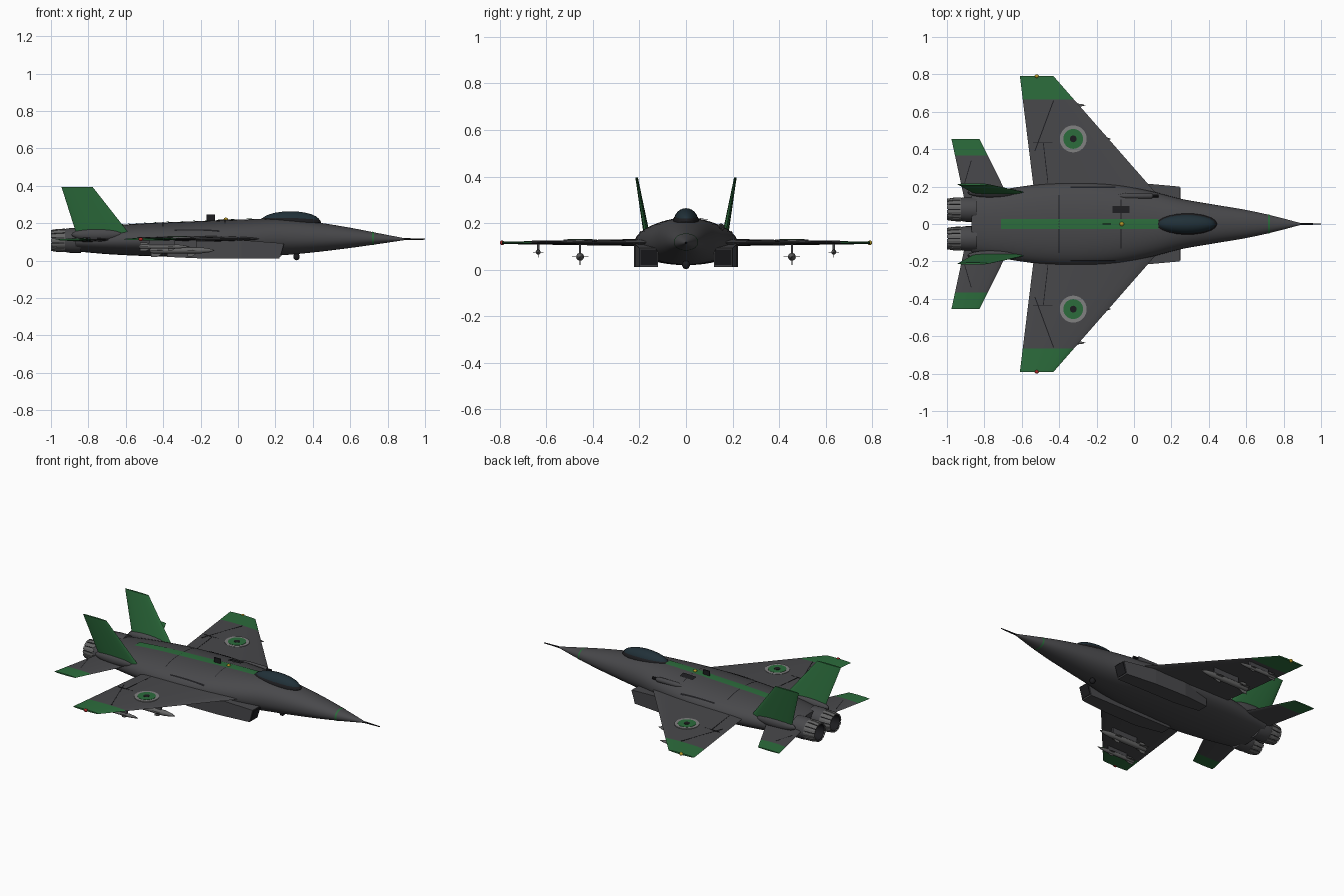
import bpy, bmesh, math
from mathutils import Vector

if "Cube" in bpy.data.objects:
    bpy.data.objects.remove(bpy.data.objects["Cube"])

def mat(name, c):
    m = bpy.data.materials.new(name)
    m.diffuse_color = (*c, 1)
    m.use_nodes = True
    m.node_tree.nodes["Principled BSDF"].inputs["Base Color"].default_value = m.diffuse_color
    return m

GREY = mat("dark_grey", (0.065, 0.065, 0.07))
GREEN = mat("green", (0.025, 0.15, 0.045))
BLACK = mat("black", (0.012, 0.012, 0.014))
METAL = mat("metal", (0.13, 0.13, 0.13))
PALE = mat("pale_grey", (0.22, 0.22, 0.22))
GLASS = mat("glass", (0.015, 0.03, 0.04))
RED = mat("red", (0.4, 0.02, 0.02))
AMBER = mat("amber", (0.45, 0.3, 0.02))

def finish(name, bm, m, smooth=True):
    bmesh.ops.recalc_face_normals(bm, faces=bm.faces)
    me = bpy.data.meshes.new(name)
    bm.to_mesh(me)
    bm.free()
    ob = bpy.data.objects.new(name, me)
    bpy.context.collection.objects.link(ob)
    me.materials.append(m)
    if smooth:
        bpy.context.view_layer.objects.active = ob
        ob.select_set(True)
        bpy.ops.object.shade_smooth_by_angle(angle=math.radians(35))
        ob.select_set(False)
    return ob

def loft(name, rings, m, caps=True, closed=True, smooth=True):
    """Skin a list of point rings."""
    bm = bmesh.new()
    vs = [[bm.verts.new(p) for p in r] for r in rings]
    n = len(rings[0])
    for a, b in zip(vs, vs[1:]):
        for i in range(n if closed else n - 1):
            j = (i + 1) % n
            bm.faces.new((a[i], a[j], b[j], b[i]))
    if caps:
        bm.faces.new(vs[0])
        bm.faces.new(vs[-1])
    return finish(name, bm, m, smooth)

def turned(name, prof, y, z, m, n=16, caps=True):
    """Revolve (x, radius) pairs about an axis along x."""
    return loft(name, [[(x, y + r * math.cos(a), z + r * math.sin(a))
                        for a in (math.tau * i / n for i in range(n))] for x, r in prof], m, caps)

def box(name, x, y, z, m):
    return loft(name, [[(a, y[0], z[0]), (a, y[1], z[0]), (a, y[1], z[1]), (a, y[0], z[1])] for a in x], m, smooth=False)

def ball(name, c, r, m):
    bm = bmesh.new()
    bmesh.ops.create_uvsphere(bm, u_segments=20, v_segments=12, radius=1)
    for v in bm.verts:
        v.co = Vector((c[k] + v.co[k] * r[k] for k in range(3)))
    return finish(name, bm, m)

# Fuselage stations: x, half width, top z, bottom z
ST = [(-0.87, .155, .165, .05), (-0.7, .185, .185, .035), (-0.5, .213, .2, .025), (-0.3, .222, .208, .02),
      (-0.1, .21, .216, .02), (0.08, .178, .222, .021), (0.25, .135, .223, .03), (0.42, .105, .205, .046),
      (0.6, .075, .176, .068), (0.75, .042, .147, .089), (0.89, .005, .12, .11)]

def station(x):
    i = max(k for k in range(len(ST) - 1) if k == 0 or ST[k][0] <= x)
    a, b = ST[i], ST[i + 1]
    p, q = ST[max(i - 1, 0)], ST[min(i + 2, len(ST) - 1)]
    h = b[0] - a[0]
    t = (x - a[0]) / h
    out = []
    for k in (1, 2, 3):
        ma = (b[k] - p[k]) / (b[0] - p[0]) * h
        mb = (q[k] - a[k]) / (q[0] - a[0]) * h
        out.append((2*t**3 - 3*t*t + 1)*a[k] + (t**3 - 2*t*t + t)*ma + (3*t*t - 2*t**3)*b[k] + (t**3 - t*t)*mb)
    return out

E = 2.15
def mid(t, b):
    return b + (t - b) * 0.48

def hull(x, grow=0, n=40):
    w, t, b = station(x)
    c = mid(t, b)
    pts = []
    for i in range(n):
        a = math.tau * i / n
        y, z = math.cos(a), math.sin(a)
        h = (t - c if z > 0 else c - b) + grow
        pts.append((x, math.copysign(abs(y) ** (2 / E), y) * (w + grow), c + math.copysign(abs(z) ** (2 / E), z) * h))
    return pts

def top_z(x, y):
    w, t, b = station(x)
    c = mid(t, b)
    return c + (t - c) * max(0, 1 - abs(y / w) ** E) ** (1 / E)

def patch(name, x0, x1, y0, y1, m, lift=.003, nx=14, ny=8):
    """Strip laid on the upper fuselage skin."""
    xs = [x0 + (x1 - x0) * i / nx for i in range(nx + 1)]
    ys = [y0 + (y1 - y0) * i / ny for i in range(ny + 1)]
    return loft(name, [[(x, y, top_z(x, y) + lift) for y in ys] for x in xs], m, False, False)

loft("fuselage", [hull(-.87 + 1.76 * i / 56) for i in range(57)], GREY)
loft("nose_band", [hull(x, .0015) for x in (.717, .727)], GREEN, caps=False)
turned("pitot_probe", [(.87, .006), (1.0, .003)], 0, .115, BLACK, 8)
patch("spine_stripe", -.71, .13, -.027, .027, GREEN)
patch("dorsal_panel_line", -.403, -.398, -.155, .155, BLACK, nx=1, ny=20)
patch("forward_panel_line", -.071, -.067, -.13, .13, BLACK, .002, 1, 16)
patch("access_hatch", -.115, -.024, .059, .097, BLACK, .006, 6, 4)

# Canopy, antenna, beacon, gun and chin sensor
ball("canopy_frame", (.275, 0, .205), (.17, .058, .043), BLACK)
ball("canopy", (.28, 0, .21), (.158, .052, .054), GLASS)
box("blade_antenna", (-.168, -.122), (-.004, .004), (.2, .246), BLACK)
ball("beacon", (-.065, 0, .22), (.012, .012, .01), AMBER)
turned("gun_fairing", [(-.1, .004), (-.04, .016), (.09, .016), (.1, .011)], .15, .182, GREY)
turned("gun_barrel", [(.09, .008), (.13, .008)], .15, .182, BLACK, 10)
ball("chin_sensor", (.313, 0, .021), (.017, .017, .019), BLACK)

def surface(name, root, tip, f0, f1, m, upright=False):
    """Lens-section panel between span fractions; ends are (x_lead, x_trail, y, z, thickness)."""
    rings = []
    for f in (f0, f1):
        le, te, y, z, th = (r + (t - r) * f for r, t in zip(root, tip))
        ring = []
        for i in range(20):
            u = math.tau * i / 20
            x = (le + te) / 2 + (le - te) / 2 * math.cos(u)
            d = th / 2 * math.sin(u)
            ring.append((x, y + d, z) if upright else (x, y, z + d))
        rings.append(ring)
    return loft(name, rings, m)

def rod(name, a, b, w, z, m):
    """Thin flat line on a wing."""
    a, b = Vector((*a, z)), Vector((*b, z))
    d = (b - a).normalized()
    n = Vector((-d.y, d.x, 0)) * w / 2
    return loft(name, [[p - n, p + n, p + n + Vector((0, 0, .003)), p - n + Vector((0, 0, .003))] for p in (a, b)], m, smooth=False)

def missile(name, y, z, x0, x1, r, wing_z):
    L = x1 - x0
    turned(name + "_body", [(x0, r * .8), (x0 + .02, r), (x1 - L * .22, r), (x1 - L * .08, r * .6), (x1, r * .08)], y, z, METAL, 14)
    for k, (xa, xb, span) in enumerate(((x0 + .005, x0 + .07, 2.1), (x1 - L * .42, x1 - L * .27, 1.9))):
        for q in range(4):
            a = q * math.pi / 2
            o, t = Vector((0, math.cos(a), math.sin(a))), Vector((0, -math.sin(a), math.cos(a))) * .0015
            c = Vector((0, y, z))
            loft(f"{name}_fin_{k}_{q}", [[Vector((x, 0, 0)) + c + o * rr + s * t for x, rr in
                 ((xa, r * .8), (xb, r * .8), (xa + (xb - xa) * .5, r * span), (xa, r * span))] for s in (-1, 1)], METAL, smooth=False)
    box(name + "_pylon", (x0 + L * .2, x0 + L * .72), (y - .005, y + .005), (z + r * .7, wing_z), GREY)

for s, side in ((1, "left"), (-1, "right")):
    # Main wing with green tip
    wr, wt = (.175, -.525, .1 * s, .117, .034), (-.43, -.61, .79 * s, .115, .01)
    fg = (.665 - .1) / .69
    surface(f"wing_{side}", wr, wt, 0, fg, GREY)
    surface(f"wing_tip_{side}", wr, wt, fg, 1, GREEN)
    rod(f"aileron_hinge_{side}", (-.53, .39 * s), (-.43, .66 * s), .005, .1215, BLACK)
    rod(f"flap_hinge_{side}", (-.46, .22 * s), (-.485, .435 * s), .004, .1235, BLACK)
    rod(f"flap_split_{side}", (-.54, .435 * s), (-.43, .435 * s), .004, .123, BLACK)
    # Roundel as stacked discs
    for k, (r, m) in enumerate(((.072, PALE), (.053, GREEN), (.018, BLACK))):
        bm = bmesh.new()
        bmesh.ops.create_cone(bm, cap_ends=True, segments=32, radius1=r, radius2=r, depth=.006)
        bmesh.ops.translate(bm, verts=bm.verts, vec=(-.325, .455 * s, .1262 + .0015 * k))
        finish(f"roundel_{k}_{side}", bm, m)
    ball(f"tip_light_{side}", (-.52, .79 * s, .115), (.012, .01, .01), AMBER if s > 0 else RED)
    # Tailplane with green tip
    tr, tt = (-.65, -.9, .1 * s, .112, .026), (-.826, -.976, .455 * s, .112, .008)
    fg = (.365 - .1) / .355
    surface(f"tailplane_{side}", tr, tt, 0, fg, GREY)
    surface(f"tailplane_tip_{side}", tr, tt, fg, 1, GREEN)
    rod(f"tailplane_hinge_{side}", (-.905, .22 * s), (-.87, .34 * s), .004, .1165, BLACK)
    # Canted fin and its root fairing
    surface(f"tail_fin_{side}", (-.57, -.86, .165 * s, .13, .028), (-.778, -.944, .212 * s, .395, .011), 0, 1, GREEN, True)
    ball(f"fin_fairing_{side}", (-.75, .168 * s, .14), (.14, .027, .034), GREY)
    # Air intake: flared box with a raked mouth
    rings = []
    for x, yi, yo, z0, z1 in ((-.38, .13, .2, .02, .07), (-.2, .12, .224, .012, .11), (.02, .12, .22, .012, .11), (.232, .12, .2, .012, .093)):
        rake = .022 if x > .1 else 0
        rings.append([(x - rake / 2, yi * s, z0), (x - rake / 2, yo * s, z0), (x + rake / 2, yo * s, z1), (x + rake / 2, yi * s, z1)])
    loft(f"intake_{side}", rings, GREY, smooth=False)
    loft(f"intake_mouth_{side}", [[(x - .011, .125 * s, .02), (x - .011, .195 * s, .02), (x + .011, .195 * s, .087),
         (x + .011, .125 * s, .087)] for x in (.2, .237)], BLACK, smooth=False)
    # Shoulder strake line
    patch(f"shoulder_line_{side}", -.34, -.1, .193 * s, .2 * s, BLACK, .004, 10, 2)
    # Engine nozzle: collar, hollow liner and petals
    ny, nz = .078 * s, .108
    turned(f"nozzle_collar_{side}", [(-.84, .066), (-.9, .066), (-.93, .061)], ny, nz, GREY, 28)
    turned(f"nozzle_liner_{side}", [(-.92, .059), (-.995, .053), (-.995, .048), (-.935, .042), (-.93, .001)], ny, nz, BLACK, 28, False)
    for k in range(14):
        a0 = math.tau * k / 14
        loft(f"nozzle_petal_{side}_{k}", [[(x, ny + rr * math.cos(a0 + d), nz + rr * math.sin(a0 + d))
             for rr, d in ((r - .006, -.18), (r, -.18), (r + .001, 0), (r, .18), (r - .006, .18))]
             for x, r in ((-.925, .063), (-.965, .062), (-1.0, .056))], METAL, smooth=False)
    # Underwing stores
    missile(f"large_missile_{side}", .455 * s, .055, -.47, -.125, .017, .112)
    missile(f"small_missile_{side}", .635 * s, .075, -.53, -.26, .011, .113)
